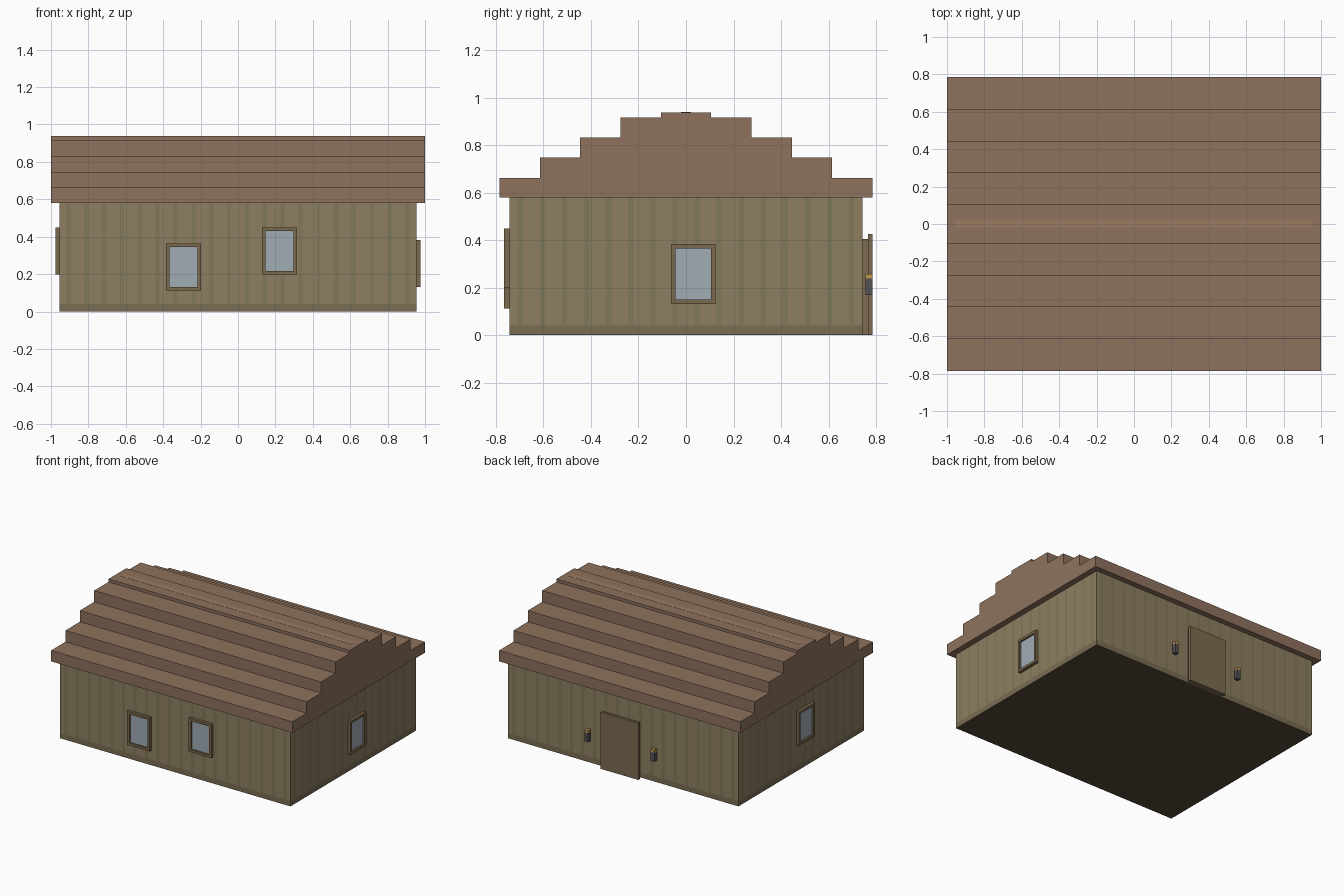
import bpy, bmesh, math
from mathutils import Matrix

if "Cube" in bpy.data.objects:
    bpy.data.objects.remove(bpy.data.objects["Cube"])


def mat(name, r, g, b):
    m = bpy.data.materials.new(name)
    m.diffuse_color = [((c / 255 + 0.055) / 1.055) ** 2.4 for c in (r, g, b)] + [1]
    m.use_nodes = True
    m.node_tree.nodes["Principled BSDF"].inputs["Base Color"].default_value = m.diffuse_color
    return m


WALL = mat("wall_board", 141, 127, 97)
SEAM = mat("wall_seam", 128, 120, 88)
BASE = mat("wall_base", 122, 108, 82)
FLOOR = mat("floor_dark", 85, 74, 55)
ROOF = mat("roof", 142, 114, 94)
RIDGE = mat("ridge", 158, 124, 99)
TRIM = mat("trim", 122, 104, 76)
GLASS = mat("glass", 160, 172, 180)
DOOR = mat("door", 125, 107, 82)
IRON = mat("iron", 82, 82, 86)
FLAME = mat("lamp_glow", 190, 150, 80)


def finish(bm, name, *mats):
    me = bpy.data.meshes.new(name)
    bmesh.ops.recalc_face_normals(bm, faces=bm.faces)
    bm.to_mesh(me)
    bm.free()
    for m in mats:
        me.materials.append(m)
    ob = bpy.data.objects.new(name, me)
    bpy.context.collection.objects.link(ob)
    return ob


def add_box(bm, x0, x1, y0, y1, z0, z1):
    m = Matrix.Translation(((x0 + x1) / 2, (y0 + y1) / 2, (z0 + z1) / 2))
    bmesh.ops.create_cube(bm, size=1, matrix=m @ Matrix.Diagonal((x1 - x0, y1 - y0, z1 - z0, 1)))


def box(name, m, *b):
    bm = bmesh.new()
    add_box(bm, *b)
    return finish(bm, name, m)


# Walls: closed box split into vertical boards, seams and a base band
WX, WY, WZ = 0.955, 0.743, 0.58


def breaks(h):
    n = round(2 * h / 0.094)
    step = 2 * h / n
    pts = [-h]
    for i in range(n):
        c = -h + step * (i + 0.5)
        pts += [c - 0.011, c + 0.011]
    return pts + [h]


bm = bmesh.new()
for axis, h, d in ((0, WX, WY), (1, WY, WX)):
    for side in (-d, d):
        b = breaks(h)
        for i in range(len(b) - 1):
            for row, (z0, z1) in enumerate(((0, 0.04), (0.04, WZ))):
                pts = [(b[i], z0), (b[i + 1], z0), (b[i + 1], z1), (b[i], z1)]
                co = [(u, side, z) if axis == 0 else (side, u, z) for u, z in pts]
                f = bm.faces.new([bm.verts.new(c) for c in co])
                f.material_index = 2 if row == 0 else i % 2
bmesh.ops.remove_doubles(bm, verts=bm.verts, dist=1e-4)
for f in bmesh.ops.holes_fill(bm, edges=[e for e in bm.edges if e.is_boundary], sides=0)["faces"]:
    f.material_index = 3
finish(bm, "walls", WALL, SEAM, BASE, FLOOR)

# Stepped roof: half profile mirrored, extruded along x
steps = [(0.785, 0.662), (0.615, 0.747), (0.445, 0.831), (0.275, 0.916), (0.105, 0.938)]
half, z = [], WZ
for y, top in steps:
    half += [(y, z), (y, top)]
    z = top
profile = half + [(-y, z) for y, z in reversed(half)]
bm = bmesh.new()
face = bm.faces.new([bm.verts.new((-1, y, z)) for y, z in profile])
ext = bmesh.ops.extrude_face_region(bm, geom=[face], use_keep_orig=True)["geom"]
bmesh.ops.translate(bm, vec=(2, 0, 0), verts=[v for v in ext if isinstance(v, bmesh.types.BMVert)])
finish(bm, "stepped_roof", ROOF)
box("ridge_strip", RIDGE, -0.957, 0.957, -0.02, 0.02, 0.936, 0.939)


# Windows: raised frame around a recessed pane, modelled facing -y then turned
def window(name, loc, angle):
    w, h, t, d = 0.094, 0.126, 0.019, 0.022
    bm = bmesh.new()
    for s in (-1, 1):
        a, c = sorted((s * w, s * (w - t)))
        add_box(bm, a, c, -d, 0, -h, h)
        a, c = sorted((s * h, s * (h - t)))
        add_box(bm, t - w, w - t, -d, 0, a, c)
    pane = box(name + "_glass", GLASS, t - w, w - t, -0.009, 0, t - h, h - t)
    for ob in (finish(bm, name + "_frame", TRIM), pane):
        ob.location = loc
        ob.rotation_euler.z = angle


window("front_window_low", (-0.291, -WY, 0.238), 0)
window("front_window_high", (0.221, -WY, 0.324), 0)
window("right_window", (WX, 0.03, 0.257), math.pi / 2)
window("left_window", (-WX, -0.038, 0.324), -math.pi / 2)

# Back door: backing and larger front panel
box("door_backing", DOOR, -0.14, 0.145, WY - 0.002, 0.765, 0, 0.405)
box("door_panel", DOOR, -0.155, 0.158, 0.765, 0.785, 0, 0.425)

# Wall lamps either side of the door
for side, x in (("left", 0.277), ("right", -0.272)):
    box(side + "_lamp_body", IRON, x - 0.015, x + 0.015, 0.755, 0.785, 0.17, 0.238)
    box(side + "_lamp_glow", FLAME, x - 0.015, x + 0.015, 0.755, 0.785, 0.238, 0.258)
